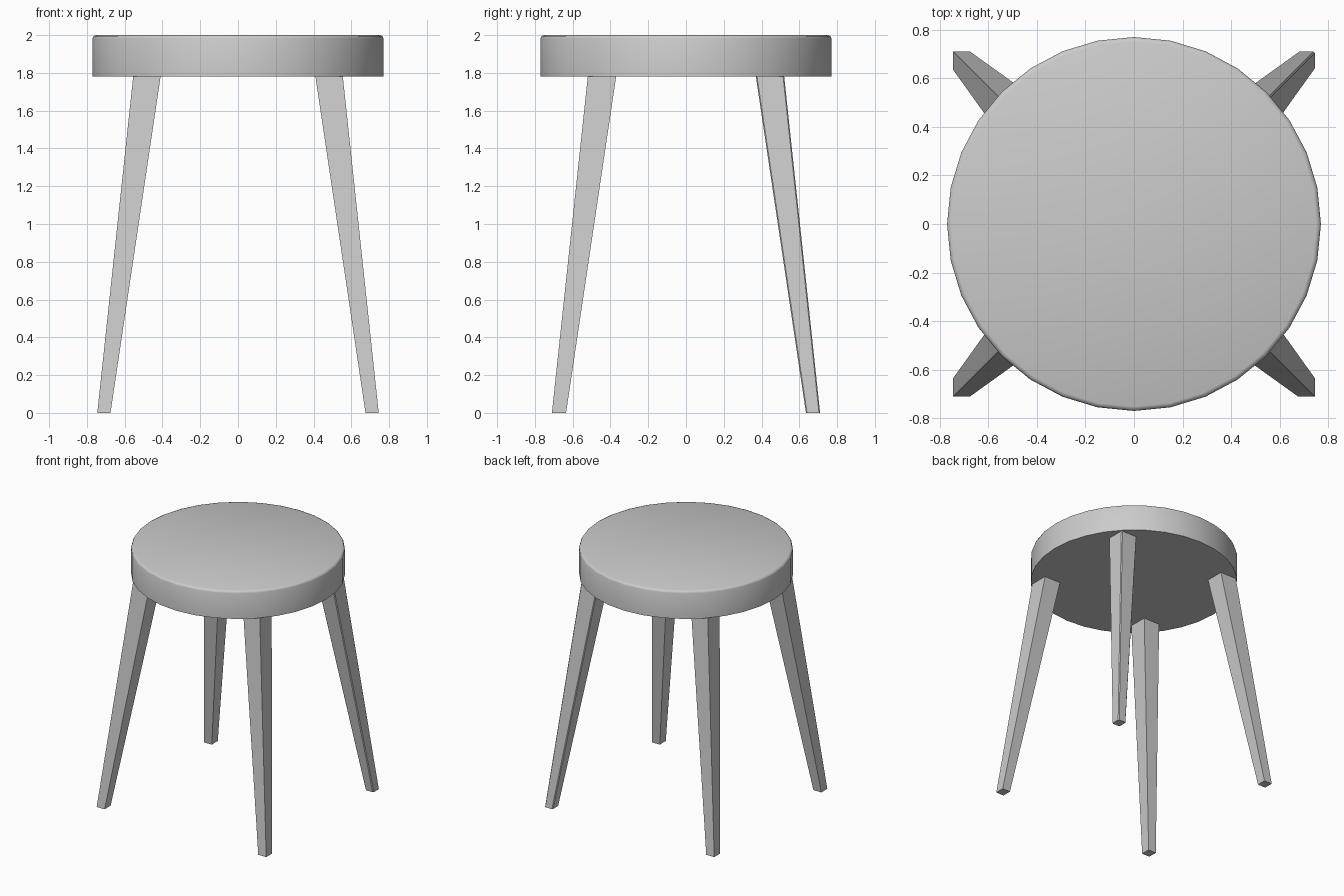
import bpy, bmesh, math

if "Cube" in bpy.data.objects:
    bpy.data.objects.remove(bpy.data.objects["Cube"])


def make_object(name, bm):
    bmesh.ops.recalc_face_normals(bm, faces=bm.faces)
    mesh = bpy.data.meshes.new(name)
    bm.to_mesh(mesh)
    bm.free()
    obj = bpy.data.objects.new(name, mesh)
    bpy.context.collection.objects.link(obj)
    return obj


# Seat: 32-sided disc with a softened top rim
bm = bmesh.new()
bmesh.ops.create_cone(bm, cap_ends=True, segments=32, radius1=0.77, radius2=0.77, depth=0.22)
bmesh.ops.translate(bm, verts=bm.verts, vec=(0, 0, 1.89))
rim = [e for e in bm.edges if all(v.co.z > 1.95 for v in e.verts)]
bmesh.ops.bevel(bm, geom=rim, offset=0.018, segments=2, profile=0.5, affect='EDGES')
seat = make_object("seat", bm)
bpy.context.view_layer.objects.active = seat
seat.select_set(True)
bpy.ops.object.shade_smooth_by_angle(angle=math.radians(50))


# Legs: splayed, tapered square posts with slightly eased long edges
def leg(name, sx, sy):
    bm = bmesh.new()
    bmesh.ops.create_cube(bm, size=1)
    for v in bm.verts:
        outer_x, outer_y = v.co.x > 0, v.co.y > 0
        if v.co.z > 0:
            x, y, z = (0.555 if outer_x else 0.41), (0.52 if outer_y else 0.37), 1.78
        else:
            x, y, z = (0.745 if outer_x else 0.675), (0.71 if outer_y else 0.635), 0
        v.co = (sx * x, sy * y, z)
    long_edges = [e for e in bm.edges if abs(e.verts[0].co.z - e.verts[1].co.z) > 1]
    bmesh.ops.bevel(bm, geom=long_edges, offset=0.006, segments=1, affect='EDGES')
    return make_object(name, bm)


for depth_name, sy in (("front", -1), ("back", 1)):
    for side_name, sx in (("left", -1), ("right", 1)):
        leg(f"{depth_name}_{side_name}_leg", sx, sy)
